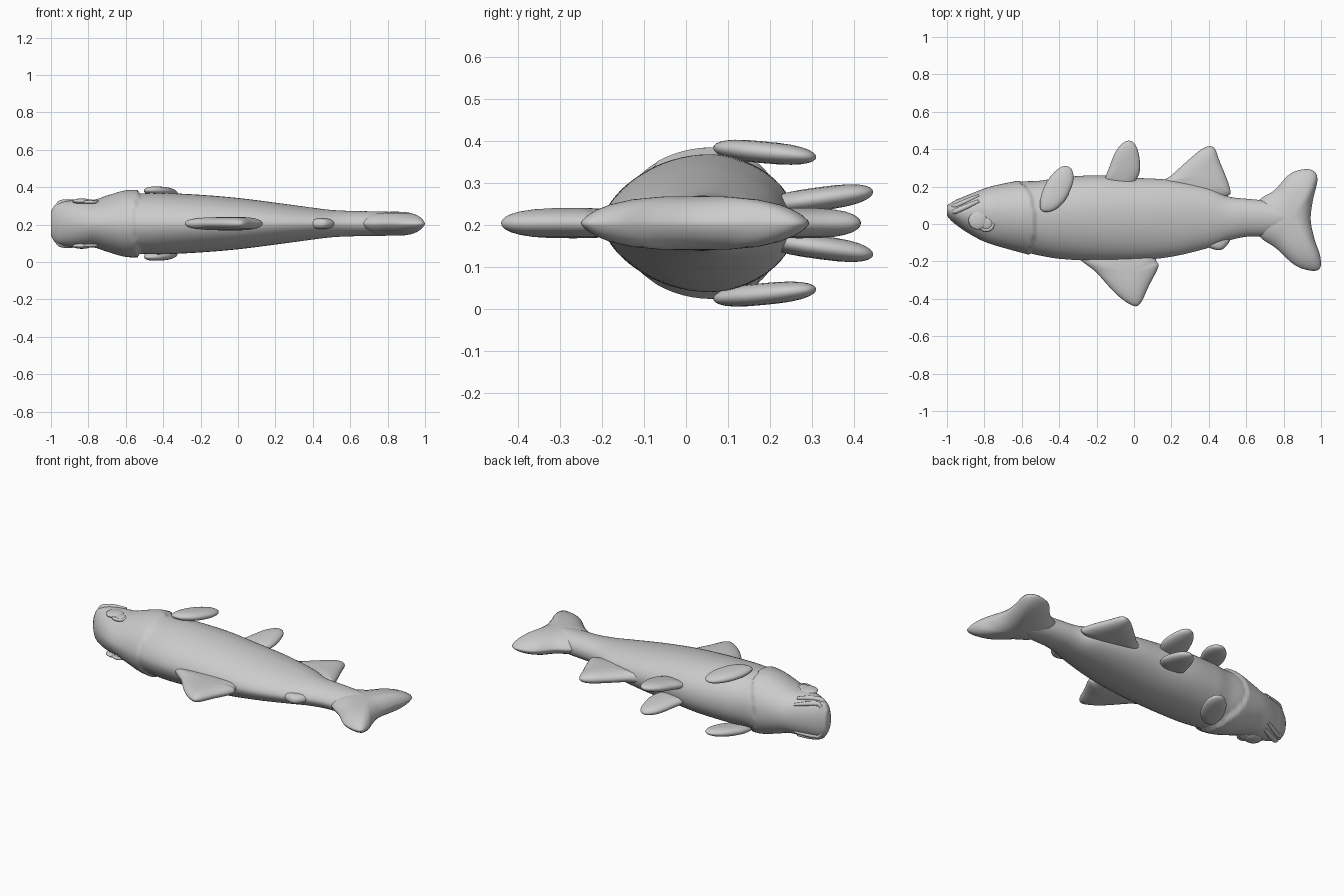
import bpy, bmesh, math
from mathutils import Vector

if "Cube" in bpy.data.objects:
    bpy.data.objects.remove(bpy.data.objects["Cube"])

ZC = 0.205  # mirror plane of the fish, which lies on its side


def spline(pts, x):
    """Smooth (Hermite) lookup of a row of values keyed by the first column."""
    n = len(pts)
    i = max(j for j in range(n - 1) if j == 0 or pts[j][0] <= x)
    h = pts[i + 1][0] - pts[i][0]
    t = min(max((x - pts[i][0]) / h, 0), 1)

    def slope(j, k):
        a, b = max(j - 1, 0), min(j + 1, n - 1)
        return (pts[b][k] - pts[a][k]) / (pts[b][0] - pts[a][0])
    return [(2*t**3 - 3*t**2 + 1) * pts[i][k] + (t**3 - 2*t**2 + t) * h * slope(i, k)
            + (3*t**2 - 2*t**3) * pts[i + 1][k] + (t**3 - t**2) * h * slope(i + 1, k)
            for k in range(1, len(pts[0]))]


def finish(bm, name):
    bmesh.ops.recalc_face_normals(bm, faces=bm.faces)
    me = bpy.data.meshes.new(name)
    bm.to_mesh(me)
    bm.free()
    me.polygons.foreach_set("use_smooth", [True] * len(me.polygons))
    ob = bpy.data.objects.new(name, me)
    bpy.context.collection.objects.link(ob)
    return ob


# Body sections: x, back y, belly y, half width
SECTIONS = [(-1.0, 0.045, 0.10, 0.065), (-0.98, 0.02, 0.112, 0.098), (-0.95, -0.005, 0.13, 0.112),
            (-0.9, -0.04, 0.15, 0.122), (-0.83, -0.08, 0.178, 0.126), (-0.77, -0.105, 0.198, 0.126),
            (-0.7, -0.125, 0.213, 0.147), (-0.6, -0.15, 0.228, 0.171), (-0.5, -0.17, 0.232, 0.165),
            (-0.4, -0.186, 0.248, 0.164), (-0.2, -0.197, 0.26, 0.154), (0, -0.195, 0.247, 0.137),
            (0.2, -0.175, 0.235, 0.112), (0.4, -0.127, 0.195, 0.085), (0.5, -0.09, 0.148, 0.073),
            (0.6, -0.068, 0.135, 0.068), (0.7, -0.065, 0.125, 0.066), (0.8, -0.05, 0.105, 0.064),
            (0.88, -0.03, 0.07, 0.05), (0.93, 0.0, 0.04, 0.015)]
GILL = [(-0.2, -0.57), (-0.05, -0.535), (0.1, -0.54), (0.18, -0.57), (0.25, -0.64)]


def body_point(x, a):
    yb, yt, w = spline(SECTIONS, x)
    yc = yb + 0.56 * (yt - yb)
    c, s = math.cos(a), math.sin(a)
    y = yc + (yt - yc if c > 0 else yc - yb) * c
    # raised gill cover ending in a crisp step
    d = x - spline(GILL, y)[0]
    lift = 0.012 * math.exp(d / 0.12) if d < 0 else -0.006 * math.exp(-d / 0.05)
    z = math.copysign(abs(s) ** (1.12 if c < 0 else 0.95), s) * w + lift * s
    return Vector((x, y + 0.5 * lift * c, ZC + z))


def on_side(x, y, side):
    """Point on the body's flank at (x, y)."""
    yb, yt, w = spline(SECTIONS, x)
    yc = yb + 0.56 * (yt - yb)
    c = (y - yc) / (yt - yc if y > yc else yc - yb)
    p = body_point(x, math.acos(max(-1, min(1, c))))
    return Vector((x, y, ZC + side * (p.z - ZC)))


# Body and head in one loft
bm = bmesh.new()
SEG = 64
xs = [-1, -0.997, -0.99, -0.98, -0.965] + [-0.95 + 0.0125 * i for i in range(50)]
xs += [-0.325 + 0.03 * i for i in range(42)]
rings = [[bm.verts.new(body_point(x, 2 * math.pi * k / SEG)) for k in range(SEG)] for x in xs]
for r, q in zip(rings, rings[1:]):
    for k in range(SEG):
        bm.faces.new((r[k], r[(k + 1) % SEG], q[(k + 1) % SEG], q[k]))
bm.faces.new(rings[0])
bm.faces.new(rings[-1])
finish(bm, "body")


def fin(name, outline, half, z=0.0, tilt=0.0, side=1, power=0.5, centre=None):
    """Pillow-shaped fin from a smoothed outline; z rises by tilt per unit y."""
    P = [Vector(p) for p in outline]
    n = len(P)
    loop = []
    for i in range(n):
        a, b, c, d = (P[(i + j - 1) % n] for j in range(4))
        for t in (0, 0.2, 0.4, 0.6, 0.8):
            loop.append(0.5 * (2*b + (c - a)*t + (2*a - 5*b + 4*c - d)*t*t
                               + (3*b - a - 3*c + d)*t**3))
    cen = Vector(centre) if centre else sum(P, Vector((0, 0))) / n
    bm = bmesh.new()

    def vert(s, p, up):
        q = cen + s * (p - cen)
        off = z + tilt * (q.y - P[0].y) + up * half * (1 - s ** 3) ** power
        return bm.verts.new((q.x, q.y, ZC + side * off))
    steps = (0.985, 0.94, 0.86, 0.74, 0.55, 0.3)
    edge = [vert(1, p, 0) for p in loop]
    m = len(loop)
    for up in (1, -1):
        prev = edge
        for s in steps:
            cur = [vert(s, p, up) for p in loop]
            for k in range(m):
                bm.faces.new((prev[k], prev[(k + 1) % m], cur[(k + 1) % m], cur[k]))
            prev = cur
        tip = vert(0, cen, up)
        for k in range(m):
            bm.faces.new((prev[k], prev[(k + 1) % m], tip))
    return finish(bm, name)


# Single fins on the centre plane
fin("tail_fin", [(0.62, 0.03), (0.67, 0.128), (0.75, 0.18), (0.83, 0.265), (0.91, 0.293), (0.965, 0.28),
                 (0.98, 0.23), (0.955, 0.12), (0.945, 0.02), (0.965, -0.08), (0.995, -0.17), (0.995, -0.235),
                 (0.95, -0.25), (0.86, -0.22), (0.76, -0.13), (0.67, -0.066)],
    0.064, power=0.7, centre=(0.84, 0.02))
fin("dorsal_fin", [(-0.29, -0.17), (-0.2, -0.26), (-0.1, -0.37), (-0.02, -0.43), (0.03, -0.43),
                   (0.08, -0.33), (0.13, -0.23), (0.12, -0.2), (0.09, -0.14), (-0.1, -0.12)], 0.036)
fin("anal_fin", [(0.13, 0.2), (0.2, 0.26), (0.3, 0.35), (0.37, 0.405), (0.425, 0.41), (0.46, 0.33),
                 (0.51, 0.2), (0.5, 0.15), (0.35, 0.12)], 0.036)
fin("adipose_fin", [(0.36, -0.09), (0.4, -0.125), (0.46, -0.14), (0.5, -0.11), (0.51, -0.07),
                    (0.43, -0.05)], 0.028)

# Paired parts, mirrored through the centre plane
for side, tag in ((1, "upper"), (-1, "lower")):
    fin("pectoral_fin_" + tag,
        [(-0.5, 0.08), (-0.495, 0.16), (-0.45, 0.25), (-0.385, 0.307), (-0.335, 0.295), (-0.325, 0.23),
         (-0.36, 0.14), (-0.41, 0.085), (-0.46, 0.065)], 0.026, z=0.178, tilt=-0.09, side=side)
    fin("pelvic_fin_" + tag,
        [(-0.15, 0.22), (-0.13, 0.31), (-0.09, 0.4), (-0.035, 0.445), (0.01, 0.42), (0.032, 0.33),
         (0.02, 0.25), (-0.05, 0.18)], 0.028, z=0.045, tilt=0.13, side=side)
    # Eye with a raised rim
    p = on_side(-0.79, 0.005, side)
    bpy.ops.mesh.primitive_uv_sphere_add(segments=24, ring_count=12, radius=0.035, location=p)
    eye = bpy.context.object
    eye.name = "eye_" + tag
    eye.scale.z = 0.35
    bpy.ops.object.shade_smooth()
    bpy.ops.mesh.primitive_torus_add(major_segments=28, minor_segments=10, major_radius=0.038,
                                     minor_radius=0.009, location=p)
    bpy.context.object.name = "eye_rim_" + tag
    bpy.ops.object.shade_smooth()
    # Brow ridge in front of the eye
    bpy.ops.mesh.primitive_uv_sphere_add(segments=24, ring_count=12, radius=0.05,
                                         location=on_side(-0.835, 0.02, side))
    brow = bpy.context.object
    brow.name = "brow_" + tag
    brow.scale = (1, 1, 0.3)
    bpy.ops.object.shade_smooth()

# Lips wrapping round the snout
for name, dy, r in (("upper_lip", -0.012, 0.014), ("lower_lip", 0.018, 0.012)):
    path = [(-0.83, 0.135), (-0.88, 0.112), (-0.93, 0.09), (-0.965, 0.075)]
    pts = [on_side(x, y + dy, 1) for x, y in path]
    pts.append(Vector((-0.986, 0.07 + dy, ZC)))
    pts += [on_side(x, y + dy, -1) for x, y in reversed(path)]
    cu = bpy.data.curves.new(name, "CURVE")
    cu.dimensions = "3D"
    cu.bevel_depth = r
    cu.bevel_resolution = 4
    cu.use_fill_caps = True
    sp = cu.splines.new("NURBS")
    sp.points.add(len(pts) - 1)
    for q, v in zip(sp.points, pts):
        q.co = (*v, 1)
        q.radius = 0.6 if v in (pts[0], pts[-1]) else 1
    sp.use_endpoint_u = True
    sp.order_u = 3
    bpy.context.collection.objects.link(bpy.data.objects.new(name, cu))
